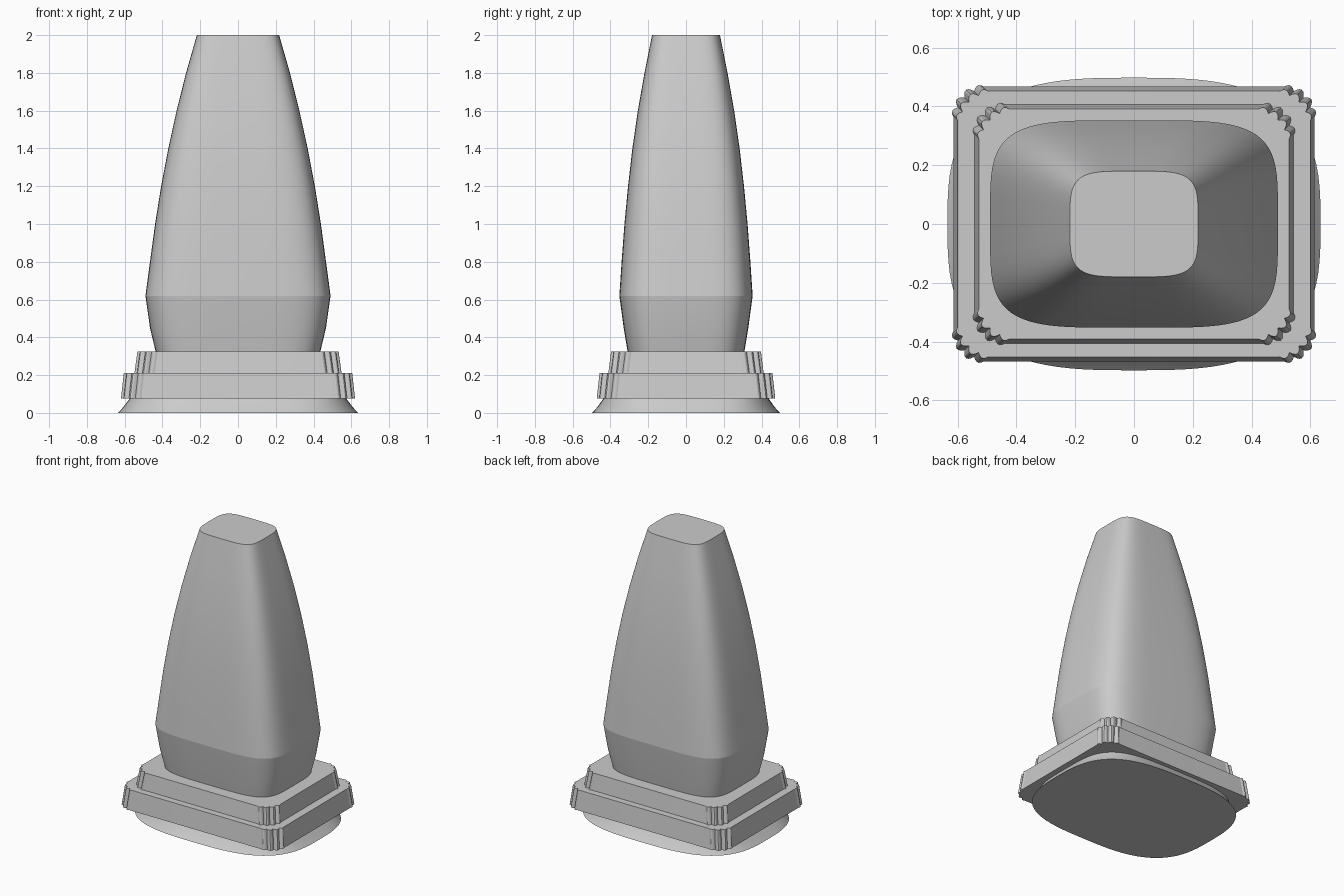
import bpy, bmesh, math

if "Cube" in bpy.data.objects:
    bpy.data.objects.remove(bpy.data.objects["Cube"])

grey = bpy.data.materials.new("plain grey")
grey.diffuse_color = (0.6, 0.6, 0.6, 1)
grey.use_nodes = True
grey.node_tree.nodes["Principled BSDF"].inputs["Base Color"].default_value = grey.diffuse_color


def superellipse(hx, hy, n, count=96):
    pts = []
    for i in range(count):
        a = 2 * math.pi * i / count
        c, s = math.cos(a), math.sin(a)
        pts.append((hx * math.copysign(abs(c) ** (2 / n), c),
                    hy * math.copysign(abs(s) ** (2 / n), s)))
    return pts


def fluted_rect(hx, hy, r=0.11, bump=0.013):
    """Rectangle whose rounded corners carry four small scallops."""
    pts = []
    for k, (sx, sy) in enumerate([(1, 1), (-1, 1), (-1, -1), (1, -1)]):
        for i in range(25):
            t = i / 24
            a = math.pi / 2 * (k + t)
            rr = r + bump * (abs(math.sin(4 * math.pi * t)) - 0.5) * 1.4 * math.sin(math.pi * t) ** 0.3
            pts.append((sx * (hx - r) + rr * math.cos(a),
                        sy * (hy - r) + rr * math.sin(a)))
    return pts


def loft(name, rings, angle):
    """Skin a stack of (z, outline) rings and cap both ends."""
    bm = bmesh.new()
    loops = [[bm.verts.new((x, y, z)) for x, y in pts] for z, pts in rings]
    n = len(loops[0])
    for lo, hi in zip(loops, loops[1:]):
        for i in range(n):
            j = (i + 1) % n
            bm.faces.new((lo[i], lo[j], hi[j], hi[i]))
    bm.faces.new(loops[0][::-1])
    bm.faces.new(loops[-1])
    me = bpy.data.meshes.new(name)
    bm.to_mesh(me)
    bm.free()
    me.materials.append(grey)
    ob = bpy.data.objects.new(name, me)
    bpy.context.collection.objects.link(ob)
    bpy.ops.object.select_all(action='DESELECT')
    ob.select_set(True)
    bpy.context.view_layer.objects.active = ob
    bpy.ops.object.shade_smooth_by_angle(angle=math.radians(angle))
    return ob


# Flared foot
loft("flared_foot", [(0, superellipse(0.635, 0.498, 3.0)),
                     (0.03, superellipse(0.608, 0.47, 3.2)),
                     (0.08, superellipse(0.57, 0.435, 3.8))], 30)

# Two stepped plinth tiers with scalloped corners
loft("lower_tier", [(0.075, fluted_rect(0.615, 0.468)),
                    (0.21, fluted_rect(0.60, 0.453))], 25)
loft("upper_tier", [(0.20, fluted_rect(0.545, 0.408)),
                    (0.325, fluted_rect(0.528, 0.392))], 25)

# Tapering shaft: waist, shoulder, then a gently curved taper
profile = [(0.30, 0.43, 0.305), (0.45, 0.466, 0.33), (0.62, 0.49, 0.353),
           (0.80, 0.466, 0.341), (1.0, 0.439, 0.326), (1.2, 0.407, 0.307),
           (1.4, 0.369, 0.284), (1.6, 0.325, 0.255), (1.8, 0.275, 0.22),
           (2.0, 0.218, 0.18)]
loft("tapered_shaft", [(z, superellipse(x, y, 4.4)) for z, x, y in profile], 8)
